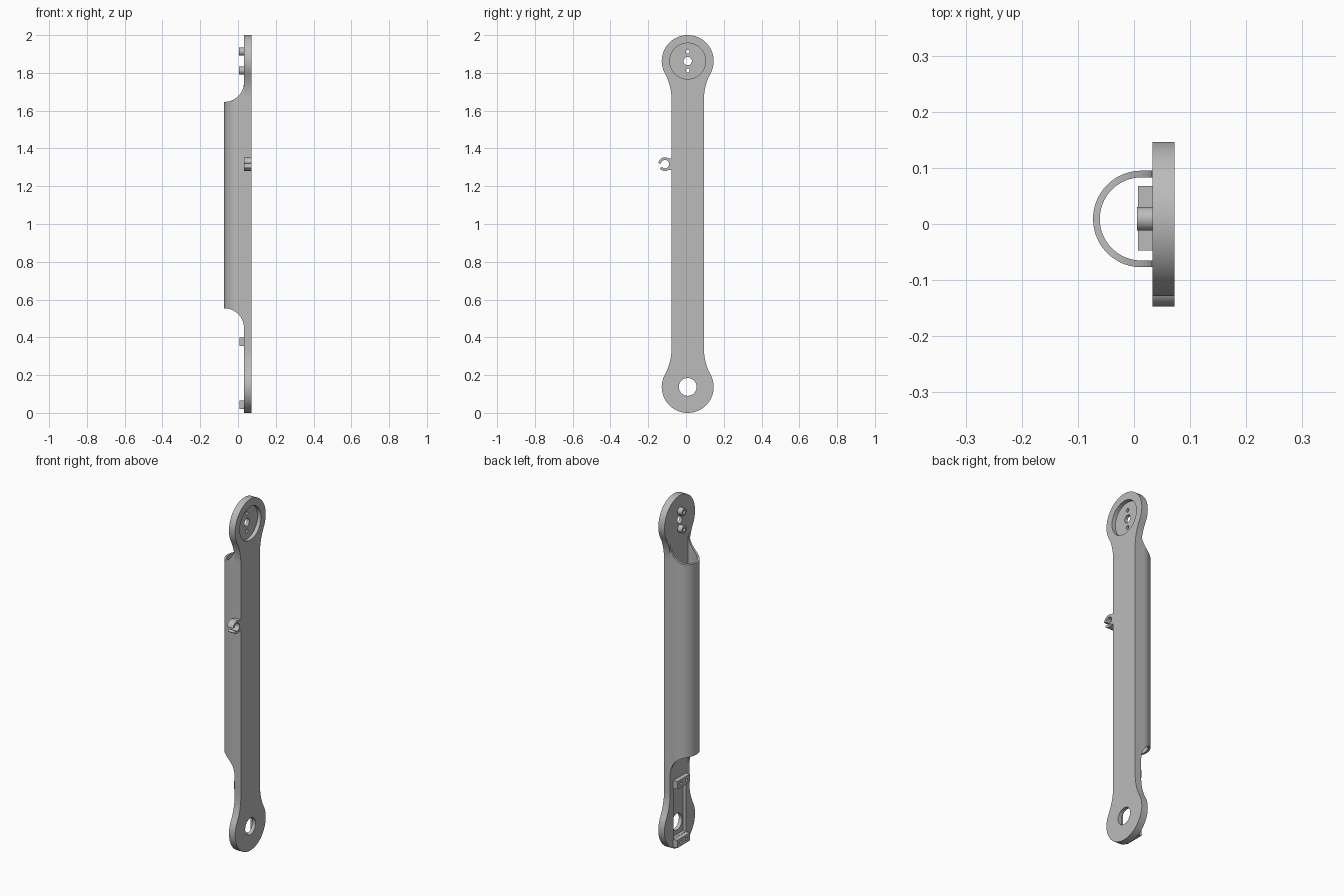
import bpy, bmesh
from math import sin, cos, radians, sqrt, atan2, degrees

if "Cube" in bpy.data.objects:
    bpy.data.objects.remove(bpy.data.objects["Cube"])

grey = bpy.data.materials.new("plain grey")
grey.use_nodes = True
grey.diffuse_color = (0.5, 0.5, 0.5, 1)
grey.node_tree.nodes["Principled BSDF"].inputs["Base Color"].default_value = (0.5, 0.5, 0.5, 1)

CY = 0.009                      # centre line of the arm
INNER, OUTER = 0.033, 0.072     # faces of the plate
HALF, LOBE, FILLET = 0.086, 0.1375, 0.277
LOW, HIGH = LOBE, 2 - LOBE      # lobe centres


def arc(cx, cy, r, a, b, n=32):
    """Points on an arc, angles in degrees."""
    return [(cx + r * cos(radians(a + (b - a) * i / n)),
             cy + r * sin(radians(a + (b - a) * i / n))) for i in range(n + 1)]


def circle(cx, cy, r, n=48):
    return arc(cx, cy, r, 0, 360, n)[:-1]


def rect(a0, a1, b0, b1):
    return [(a0, b0), (a1, b0), (a1, b1), (a0, b1)]


def prism(name, pts, lo, hi, axis="x"):
    """Extrude a 2D outline along an axis."""
    place = {"x": lambda p, d: (d, p[0], p[1]),
             "y": lambda p, d: (p[0], d, p[1]),
             "z": lambda p, d: (p[0], p[1], d)}[axis]
    bm = bmesh.new()
    ends = [[bm.verts.new(place(p, d)) for p in pts] for d in (lo, hi)]
    for ring in ends:
        bm.faces.new(ring)
    for i in range(len(pts)):
        j = (i + 1) % len(pts)
        bm.faces.new((ends[0][i], ends[0][j], ends[1][j], ends[1][i]))
    bmesh.ops.recalc_face_normals(bm, faces=bm.faces)
    mesh = bpy.data.meshes.new(name)
    bm.to_mesh(mesh)
    bm.free()
    mesh.materials.append(grey)
    ob = bpy.data.objects.new(name, mesh)
    bpy.context.collection.objects.link(ob)
    return ob


def activate(ob):
    bpy.ops.object.select_all(action="DESELECT")
    ob.select_set(True)
    bpy.context.view_layer.objects.active = ob


def cut(ob, *outline, axis="x"):
    """Subtract an extruded outline from an object."""
    tool = prism("cutter", *outline, axis)
    tool.hide_render = True
    mod = ob.modifiers.new("cut", "BOOLEAN")
    mod.operation, mod.solver, mod.object = "DIFFERENCE", "EXACT", tool
    activate(ob)
    bpy.ops.object.modifier_apply(modifier=mod.name)
    bpy.data.objects.remove(tool)


def finish(ob):
    activate(ob)
    bpy.ops.object.shade_smooth_by_angle(angle=radians(30))


# Plate: one quarter outline, mirrored to both sides and both ends
drop = sqrt((FILLET + LOBE) ** 2 - (FILLET + HALF) ** 2)
touch = degrees(atan2(drop, FILLET + HALF))
quarter = arc(HALF + FILLET, HIGH - drop, FILLET, 180, 180 - touch, 16)
quarter += arc(0, HIGH, LOBE, -touch, 90, 32)[1:]
half = quarter + [(-y, z) for y, z in reversed(quarter[:-1])]
outline = half + [(-y, 2 - z) for y, z in half]
plate = prism("arm_plate", [(CY + y, z) for y, z in outline], INNER, OUTER)

# Round recess, shaft hole and screw holes in the top lobe
SCREWS = (HIGH - 0.05, HIGH + 0.05)
cut(plate, circle(CY, HIGH, 0.095, 64), OUTER - 0.022, OUTER + 0.05)
cut(plate, circle(CY, HIGH, 0.022), 0, 0.1)
for z in SCREWS:
    cut(plate, circle(CY, z, 0.01, 24), 0, 0.1)

# Shallow motor pocket and through hole in the bottom lobe
cut(plate, rect(CY - 0.055, CY + 0.055, 0.066, 0.354), 0, INNER + 0.018)
cut(plate, circle(CY, LOW, 0.047), 0, 0.1)
finish(plate)

# Screw bosses behind the top lobe
for name, z in zip(("lower_boss", "upper_boss"), SCREWS):
    boss = prism(name, circle(CY, z, 0.021, 32), 0.005, INNER)
    cut(boss, circle(CY, z, 0.01, 24), -0.1, 0.1)
    finish(boss)

# Motor mounting blocks with pilot holes
for name, z in (("lower_mount", 0.043), ("upper_mount", 0.377)):
    block = prism(name, rect(-0.047, 0.068, z - 0.022, z + 0.022), 0.0075, INNER)
    for y in (-0.015, 0.035):
        cut(block, circle(y, z, 0.008, 20), -0.1, INNER - 0.005)
    finish(block)

# Half-round cable cover with scooped ends
bend, wall = 0.013, 0.012
section = [(INNER, CY + HALF)] + arc(bend, CY, HALF, 90, 270, 48) + [(INNER, CY - HALF)]
section += [(INNER, CY - HALF + wall)] + arc(bend, CY, HALF - wall, 270, 90, 48)
section += [(INNER, CY + HALF - wall)]
cover = prism("cable_cover", section, 0.45, 1.75, "z")
for z in (0.45, 1.75):
    cut(cover, circle(-0.072, z, 0.1035, 96), -0.3, 0.3, axis="y")
finish(cover)

# Open cable clip on the front edge
cy, cz = -0.111, 1.317
hook = arc(cy, cz, 0.036, -140, 172, 40) + arc(cy, cz, 0.022, 172, -140, 40)
finish(prism("cable_clip", hook, INNER, OUTER))
root = prism("clip_root", rect(cy + 0.012, CY - HALF + 0.001, cz - 0.03, cz + 0.03), INNER, OUTER)
cut(root, circle(cy, cz, 0.0225), 0, 0.1)
finish(root)
